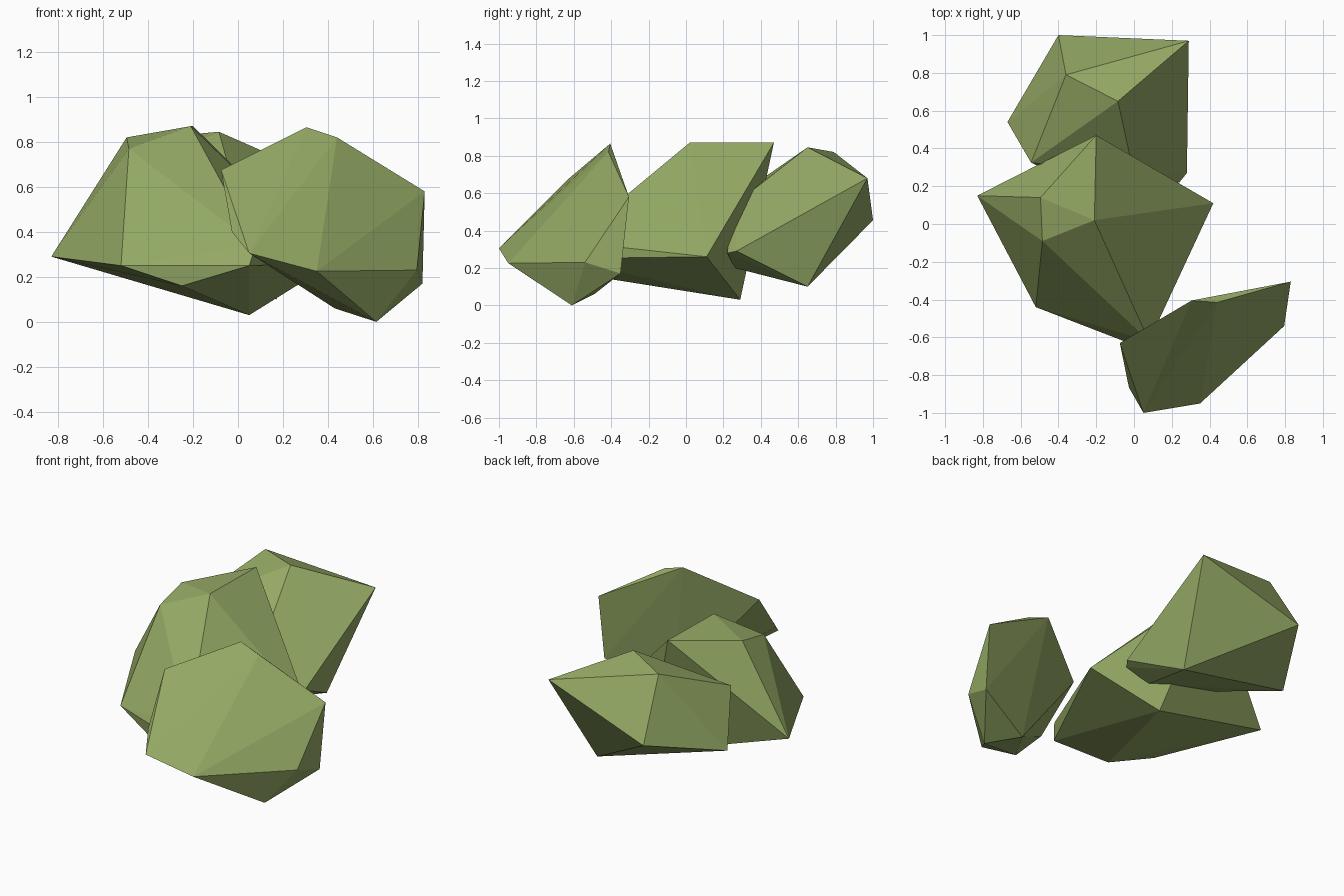
import bpy, bmesh

if "Cube" in bpy.data.objects:
    bpy.data.objects.remove(bpy.data.objects["Cube"])

# Shared mossy green
moss = bpy.data.materials.new("moss_green")
moss.diffuse_color = (0.30, 0.40, 0.13, 1)
moss.use_nodes = True
moss.node_tree.nodes["Principled BSDF"].inputs["Base Color"].default_value = moss.diffuse_color


def rock(name, corners):
    """Faceted boulder: the convex hull of a few corner points."""
    bm = bmesh.new()
    for c in corners:
        bm.verts.new(c)
    hull = bmesh.ops.convex_hull(bm, input=bm.verts[:])
    loose = {v for v in hull["geom_interior"] + hull["geom_unused"]
             if isinstance(v, bmesh.types.BMVert)}
    bmesh.ops.delete(bm, geom=list(loose), context='VERTS')
    bmesh.ops.recalc_face_normals(bm, faces=bm.faces[:])
    mesh = bpy.data.meshes.new(name)
    bm.to_mesh(mesh)
    bm.free()
    mesh.materials.append(moss)
    obj = bpy.data.objects.new(name, mesh)
    bpy.context.collection.objects.link(obj)
    return obj


# Middle boulder: crest, waist, underside
rock("middle_rock", [
    (-.20, .47, .87), (-.21, .02, .87), (-.495, .14, .82), (-.485, -.09, .77),
    (-.83, .15, .29), (-.52, -.44, .25), (.05, -.66, .25), (.08, -.62, .34),
    (.42, .11, .26),
    (-.25, -.53, .16), (.05, .29, .03),
])

# Front right boulder: crest, waist, underside
rock("front_rock", [
    (.305, -.405, .865), (.44, -.415, .82), (-.075, -.63, .675), (.83, -.305, .58),
    (-.027, -.865, .40), (.05, -1.0, .305), (.35, -.95, .225), (.795, -.54, .23),
    (.82, -.35, .17), (.615, -.61, 0), (.43, -.49, .06),
])

# Back boulder: crest, waist, underside (partly sunk into the middle one)
rock("back_rock", [
    (-.085, .65, .845), (-.36, .79, .82), (.29, .97, .68), (-.545, .325, .62),
    (0, .26, .54),
    (-.40, 1.0, .455), (-.67, .54, .32), (-.33, .22, .33), (.28, .27, .29),
    (.24, .22, .28), (.11, .26, .20), (.17, .65, .10),
])
